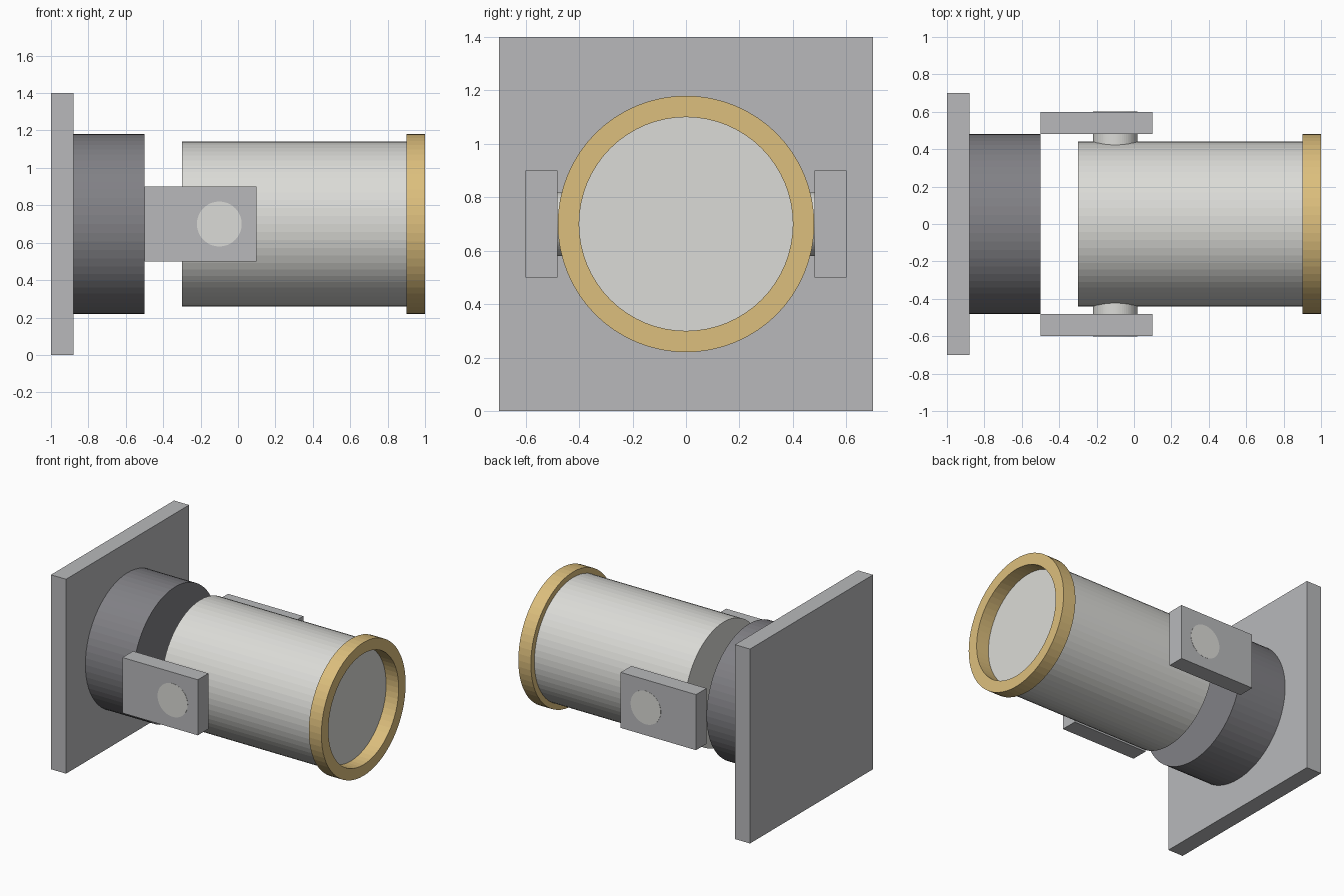
import bpy, bmesh, math
from mathutils import Matrix, Vector

default = bpy.data.objects.get("Cube")
if default:
    bpy.data.objects.remove(default, do_unlink=True)

SIDES = 64
AXIS_Z = 0.7


def material(name, rgb):
    mat = bpy.data.materials.new(name)
    mat.use_nodes = True
    mat.diffuse_color = (*rgb, 1)
    mat.node_tree.nodes["Principled BSDF"].inputs["Base Color"].default_value = (*rgb, 1)
    return mat


steel = material("mid_grey", (0.48, 0.485, 0.497))
dark = material("dark_grey", (0.22, 0.218, 0.236))
pale = material("pale_grey", (0.71, 0.71, 0.68))
brass = material("brass", (0.72, 0.52, 0.205))


def finish(name, bm, mat):
    bmesh.ops.recalc_face_normals(bm, faces=bm.faces)
    mesh = bpy.data.meshes.new(name)
    bm.to_mesh(mesh)
    bm.free()
    mesh.materials.append(mat)
    obj = bpy.data.objects.new(name, mesh)
    bpy.context.collection.objects.link(obj)
    return obj


def box(name, low, high, mat):
    low, high = Vector(low), Vector(high)
    bm = bmesh.new()
    bmesh.ops.create_cube(bm, size=1)
    bmesh.ops.scale(bm, vec=high - low, verts=bm.verts)
    bmesh.ops.translate(bm, vec=(low + high) / 2, verts=bm.verts)
    return finish(name, bm, mat)


def cylinder(name, centre, radius, length, axis, mat):
    turn = Matrix.Rotation(math.pi / 2, 4, "Y" if axis == "X" else "X")
    bm = bmesh.new()
    bmesh.ops.create_cone(bm, cap_ends=True, segments=SIDES, radius1=radius,
                          radius2=radius, depth=length,
                          matrix=Matrix.Translation(centre) @ turn)
    return finish(name, bm, mat)


def ring(name, x0, x1, inner, outer, mat):
    # Rectangular section spun round the barrel axis
    bm = bmesh.new()
    section = [(x0, inner), (x1, inner), (x1, outer), (x0, outer)]
    verts = [bm.verts.new((x, 0, AXIS_Z + r)) for x, r in section]
    edges = [bm.edges.new((verts[i], verts[(i + 1) % 4])) for i in range(4)]
    bmesh.ops.spin(bm, geom=verts + edges, cent=(0, 0, AXIS_Z), axis=(1, 0, 0),
                   angle=math.tau, steps=SIDES, use_merge=True)
    bmesh.ops.remove_doubles(bm, verts=bm.verts, dist=0.0001)
    return finish(name, bm, mat)


# Mounting plate and collar
box("mounting_plate", (-1, -0.7, 0), (-0.88, 0.7, 1.4), steel)
cylinder("collar", (-0.69, 0, AXIS_Z), 0.48, 0.38, "X", dark)

# Barrel with its end ring
cylinder("barrel", (0.3, 0, AXIS_Z), 0.44, 1.2, "X", pale)
ring("end_ring", 0.9, 1.0, 0.4, 0.48, brass)

# Side arms and the pivot pin, whose ends show on the outer faces
for name, side in (("left_arm", 0.54), ("right_arm", -0.54)):
    box(name, (-0.5, side - 0.06, 0.5), (0.1, side + 0.06, 0.9), steel)
cylinder("pivot_pin", (-0.1, 0, AXIS_Z), 0.12, 1.203, "Y", pale)
